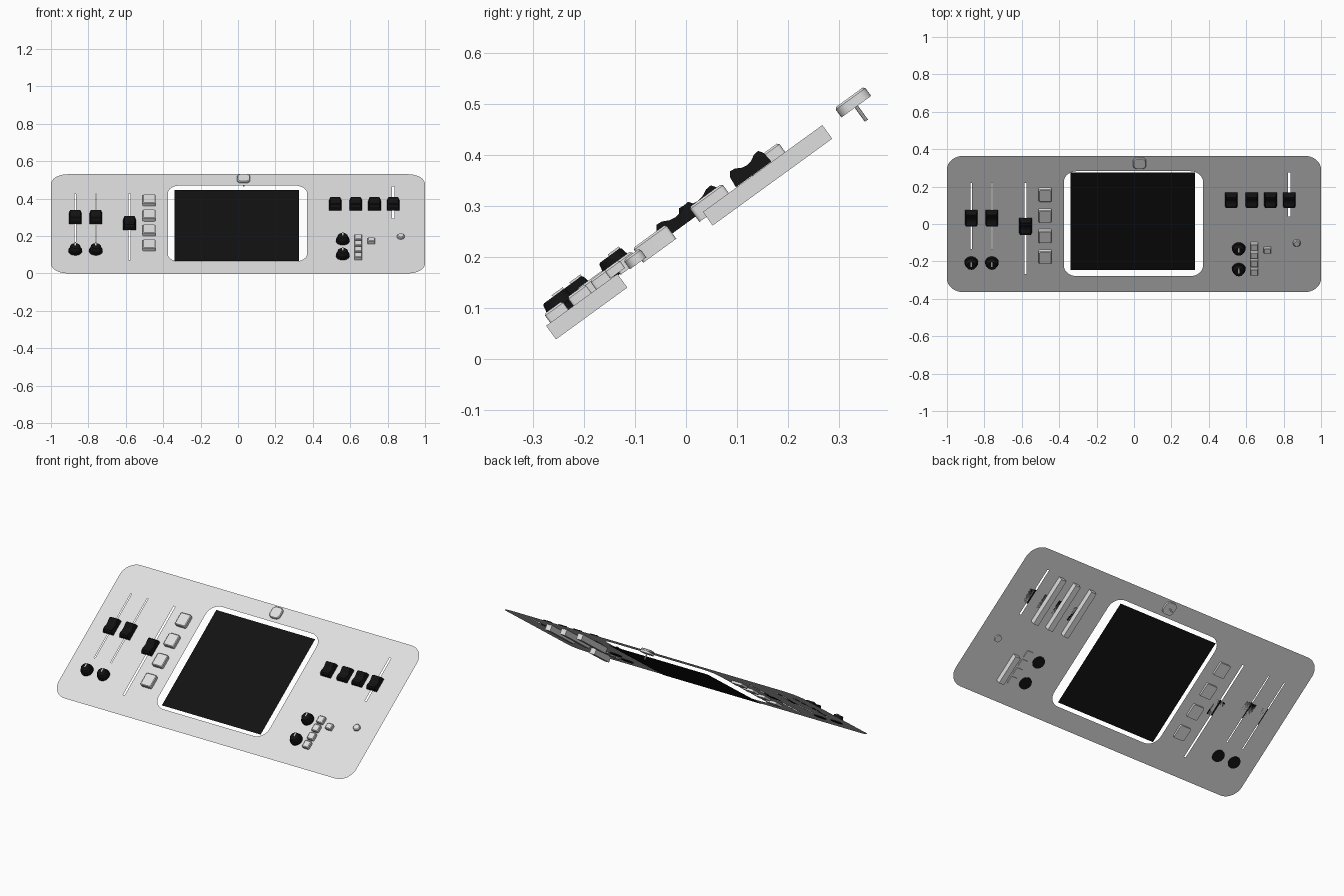
import bpy, bmesh, math
from mathutils import Matrix, Vector

if "Cube" in bpy.data.objects:
    bpy.data.objects.remove(bpy.data.objects["Cube"])

# Everything is laid out flat (x, v up the slope, w out of the panel), then tilted
TILT = Matrix.Translation((0, 0, 0.265)) @ Matrix.Rotation(math.radians(36), 4, 'X')


def material(name, value):
    m = bpy.data.materials.new(name)
    m.diffuse_color = (value, value, value, 1)
    m.use_nodes = True
    m.node_tree.nodes["Principled BSDF"].inputs["Base Color"].default_value = m.diffuse_color
    return m


GREY = material("light_grey", 0.74)
BLACK = material("black", 0.006)


def finish(name, bm, mat, x=0, v=0, smooth=False, fix=True):
    if fix:
        bmesh.ops.recalc_face_normals(bm, faces=bm.faces)
    me = bpy.data.meshes.new(name)
    bm.to_mesh(me)
    bm.free()
    me.materials.append(mat)
    ob = bpy.data.objects.new(name, me)
    bpy.context.collection.objects.link(ob)
    ob.matrix_world = TILT @ Matrix.Translation((x, v, 0))
    if smooth:
        bpy.context.view_layer.objects.active = ob
        ob.select_set(True)
        bpy.ops.object.shade_smooth_by_angle(angle=math.radians(35))
        ob.select_set(False)
    return ob


def rounded(cx, cy, hx, hy, r, n=8):
    pts = []
    for q, (sx, sy) in enumerate([(1, 1), (-1, 1), (-1, -1), (1, -1)]):
        for i in range(n + 1):
            a = math.pi / 2 * (q + i / n)
            pts.append((cx + sx * (hx - r) + r * math.cos(a),
                        cy + sy * (hy - r) + r * math.sin(a)))
    return pts


def rect(x, v0, v1, w):
    return [(x - w / 2, v0), (x + w / 2, v0), (x + w / 2, v1), (x - w / 2, v1)]


def stack(bm, layers):
    """Skin a closed solid through rings given as (outline, height)."""
    rings = [[bm.verts.new((p[0], p[1], w)) for p in pts] for pts, w in layers]
    n = len(rings[0])
    for a, b in zip(rings, rings[1:]):
        for i in range(n):
            bm.faces.new((a[i], a[(i + 1) % n], b[(i + 1) % n], b[i]))
    bm.faces.new(rings[0][::-1])
    bm.faces.new(rings[-1])


def circle(r, n=24):
    return [(r * math.cos(2 * math.pi * i / n), r * math.sin(2 * math.pi * i / n)) for i in range(n)]


# Panel sheet with the screen window and fader slots cut through
bm = bmesh.new()
loops = [rounded(0, 0, 1, 0.451, 0.09), rounded(-0.003, 0.002, 0.372, 0.347, 0.07),
         rect(-0.87, -0.165, 0.27, 0.006), rect(-0.76, -0.165, 0.27, 0.006),
         rect(-0.58, -0.33, 0.27, 0.011), rect(0.83, 0.05, 0.34, 0.011)]
edges = []
for pts in loops:
    vs = [bm.verts.new((p[0], p[1], 0)) for p in pts]
    edges += [bm.edges.new((vs[i - 1], vs[i])) for i in range(len(vs))]
bmesh.ops.triangle_fill(bm, use_beauty=True, edges=edges, normal=Vector((0, 0, 1)))
for f in bm.faces:
    f.normal_update()
    if f.normal.z < 0:
        f.normal_flip()
finish("panel", bm, GREY, fix=False)

# Screen sheet, sunk behind the window
bm = bmesh.new()
bm.faces.new([bm.verts.new((p[0], p[1], -0.017)) for p in rect(-0.007, -0.317, 0.329, 0.664)])
finish("screen", bm, BLACK, fix=False)


# Rounded push buttons
def button(name, x, v, hx, hy, r, low, high, n=4):
    bm = bmesh.new()
    c = 0.004
    o = rounded(0, 0, hx, hy, r, n)
    i = rounded(0, 0, hx - c, hy - c, r - c * 0.7, n)
    stack(bm, [(o, low), (o, high - c), (i, high)])
    finish(name, bm, GREY, x, v, True)


for k, v in enumerate((0.2, 0.063, -0.073, -0.209)):
    button(f"square_button_{k}", -0.475, v, 0.035, 0.04, 0.008, -0.013, 0.022)
for k, v in enumerate((-0.141, -0.197, -0.252, -0.308)):
    button(f"small_button_{k}", 0.643, v, 0.021, 0.022, 0.005, -0.006, 0.02)
button("short_fader_cap", 0.713, -0.166, 0.02, 0.018, 0.005, 0, 0.02)
button("round_button", 0.87, -0.122, 0.02, 0.02, 0.0199, -0.008, 0.014, 6)
button("top_button", 0.03, 0.405, 0.035, 0.036, 0.024, -0.011, 0.012, 6)
bm = bmesh.new()
stack(bm, [(circle(0.004, 10), -0.045), (circle(0.004, 10), -0.01)])
finish("top_button_stem", bm, GREY, 0.03, 0.405, True)


# Fader bodies under the panel
for k, (x, v0, v1) in enumerate(((0.52, 0.04, 0.33), (0.63, 0.04, 0.33),
                                 (0.73, 0.04, 0.33), (0.713, -0.34, -0.167))):
    bm = bmesh.new()
    o = rect(0, v0, v1, 0.034)
    stack(bm, [(o, -0.034), (o, -0.001)])
    finish(f"fader_body_{k}", bm, GREY, x)


# Fader caps: saddle profile swept across, narrower at the top
def fader_cap(name, x, v, half):
    prof = [(-1, 0), (1, 0), (0.95, 0.022), (0.8, 0.032), (0.55, 0.031), (0.25, 0.024),
            (0, 0.022), (-0.25, 0.024), (-0.55, 0.031), (-0.8, 0.032), (-0.95, 0.022)]
    bm = bmesh.new()
    sides = []
    for s in (-1, 1):
        sides.append([bm.verts.new((s * (0.034 - 0.25 * w), p * half, w)) for p, w in prof])
    a, b = sides
    n = len(prof)
    for i in range(n):
        bm.faces.new((a[i], a[(i + 1) % n], b[(i + 1) % n], b[i]))
    bm.faces.new(a)
    bm.faces.new(b[::-1])
    finish(name, bm, BLACK, x, v)


for k, (x, v, h) in enumerate(((-0.87, 0.045, 0.048), (-0.76, 0.045, 0.048), (-0.58, -0.01, 0.048),
                               (0.52, 0.164, 0.043), (0.63, 0.164, 0.043),
                               (0.73, 0.164, 0.043), (0.83, 0.164, 0.043))):
    fader_cap(f"fader_cap_{k}", x, v, h)

# Rotary knobs with a pale pointer line
for k, (x, v) in enumerate(((-0.87, -0.251), (-0.76, -0.251), (0.56, -0.158), (0.56, -0.294))):
    bm = bmesh.new()
    stack(bm, [(circle(0.036), -0.004), (circle(0.036), 0.012), (circle(0.031), 0.015),
               (circle(0.027), 0.034), (circle(0.024), 0.037)])
    finish(f"knob_{k}", bm, BLACK, x, v, True)
    bm = bmesh.new()
    o = rect(0, -0.002, 0.025, 0.007)
    stack(bm, [(o, 0.034), (o, 0.041)])
    finish(f"knob_pointer_{k}", bm, GREY, x, v)
